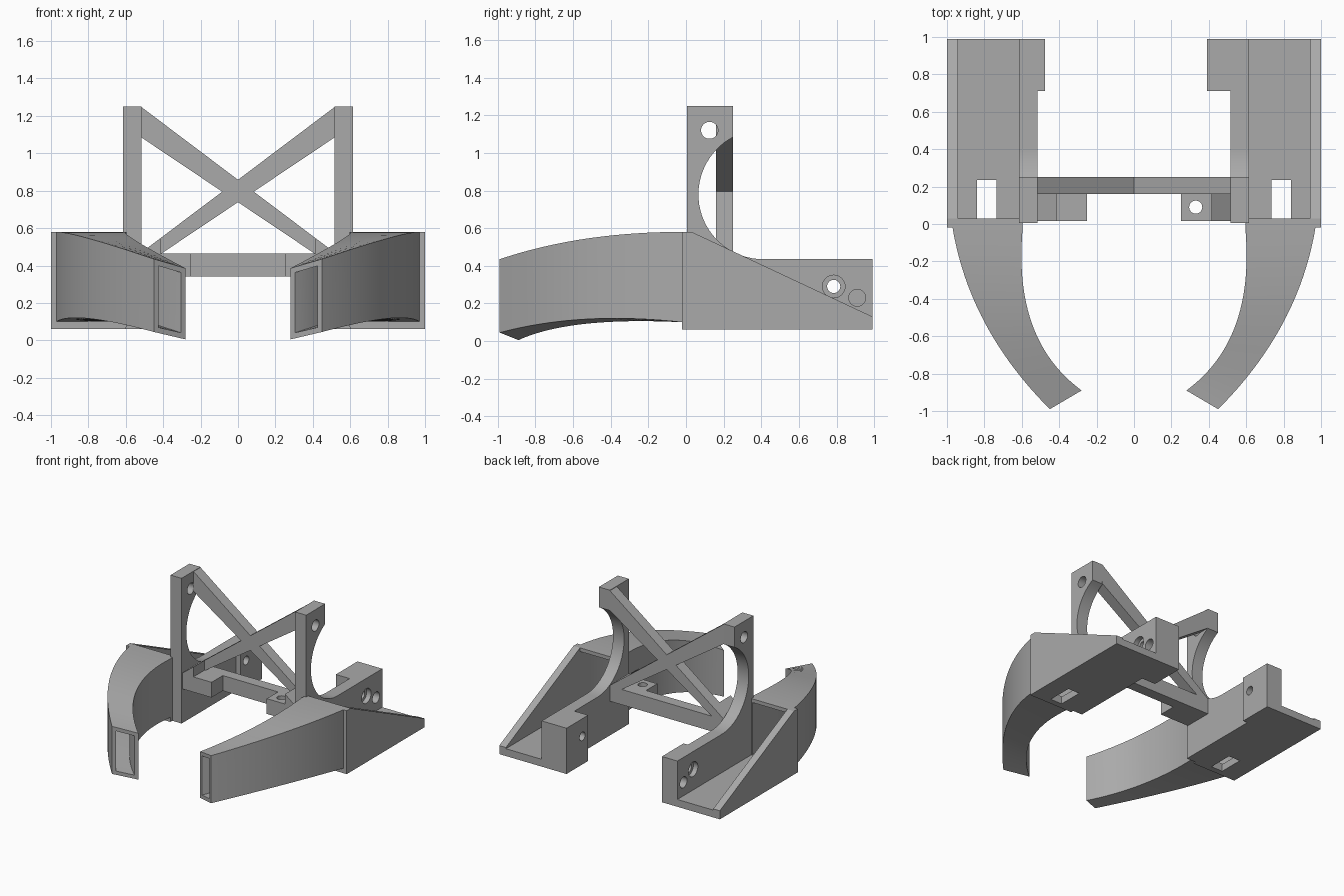
import bpy, bmesh, math
from mathutils import Vector

cube = bpy.data.objects.get("Cube")
if cube:
    bpy.data.objects.remove(cube, do_unlink=True)

grey = bpy.data.materials.new("plain_grey")
grey.use_nodes = True
grey.diffuse_color = (0.4, 0.4, 0.4, 1)
grey.node_tree.nodes["Principled BSDF"].inputs["Base Color"].default_value = (0.4, 0.4, 0.4, 1)


def finish(name, bm):
    bmesh.ops.recalc_face_normals(bm, faces=bm.faces)
    mesh = bpy.data.meshes.new(name)
    bm.to_mesh(mesh)
    bm.free()
    mesh.materials.append(grey)
    ob = bpy.data.objects.new(name, mesh)
    bpy.context.collection.objects.link(ob)
    return ob


def prism(name, profile, axis, lo, hi):
    """Extrude a 2D profile along an axis; the profile uses the other two axes in order."""
    bm = bmesh.new()

    def place(p, d):
        c = list(p)
        c.insert(axis, d)
        return bm.verts.new(c)

    a = [place(p, lo) for p in profile]
    b = [place(p, hi) for p in profile]
    bm.faces.new(a)
    bm.faces.new(b[::-1])
    for i in range(len(a)):
        j = (i + 1) % len(a)
        bm.faces.new((a[i], b[i], b[j], a[j]))
    return finish(name, bm)


def box(name, x, y, z):
    return prism(name, [(x[0], y[0]), (x[1], y[0]), (x[1], y[1]), (x[0], y[1])], 2, *z)


def rod(center, r, axis, lo, hi, n=32):
    turn = [2 * math.pi * i / n for i in range(n)]
    return prism("cutter", [(center[0] + r * math.cos(t), center[1] + r * math.sin(t))
                            for t in turn], axis, lo, hi)


def activate(ob):
    bpy.ops.object.select_all(action='DESELECT')
    ob.select_set(True)
    bpy.context.view_layer.objects.active = ob


def boolean(ob, others, operation='DIFFERENCE'):
    activate(ob)
    for other in others:
        m = ob.modifiers.new("bool", 'BOOLEAN')
        m.operation, m.solver, m.object = operation, 'EXACT', other
        bpy.ops.object.modifier_apply(modifier=m.name)
        bpy.data.objects.remove(other, do_unlink=True)


def smooth(ob):
    activate(ob)
    bpy.ops.object.shade_smooth_by_angle(angle=math.radians(30))


def bezier(a, b, c, t):
    return (1 - t) ** 2 * Vector(a) + 2 * t * (1 - t) * Vector(b) + t * t * Vector(c)


def duct(name, s, steps=24, wall=0.03):
    """Hollow curved nozzle; each path point holds x, y, and each edge has its own height."""
    rails = {
        "outer_top": ((0.97, -0.02, 0.58), (0.88, -0.56, 0.58), (0.45, -0.99, 0.435)),
        "outer_low": ((0.97, -0.02, 0.10), (0.88, -0.56, 0.16), (0.45, -0.99, 0.045)),
        "inner_low": ((0.595, -0.02, 0.10), (0.65, -0.62, 0.13), (0.28, -0.89, 0.005)),
        "inner_top": ((0.595, -0.02, 0.58), (0.65, -0.62, 0.58), (0.28, -0.89, 0.385)),
    }
    bm = bmesh.new()
    rings = []
    for k in range(steps + 1):
        skin = [bezier(*r, k / steps) for r in rails.values()]
        bore = []
        for i, p in enumerate(skin):
            across = (skin[3 - i] - p).normalized() * wall
            up = Vector((0, 0, -wall if i in (0, 3) else wall))
            bore.append(p + across + up)
        rings.append([[bm.verts.new((p.x * s, p.y, p.z)) for p in loop] for loop in (skin, bore)])
    for i in range(4):
        j = (i + 1) % 4
        for a, b in zip(rings, rings[1:]):
            for side in (0, 1):
                bm.faces.new((a[side][i], a[side][j], b[side][j], b[side][i]))
        for skin, bore in (rings[0], rings[-1]):
            bm.faces.new((skin[i], skin[j], bore[j], bore[i]))
    smooth(finish(name, bm))


# Profile of the inner wall: low rail, round fan cut-out and upright tower
cut = [math.radians(270 - 152 * i / 32) for i in range(33)]
tower = [(0.005, 0.06), (0.99, 0.06), (0.99, 0.435)]
tower += [(0.41 + 0.344 * math.cos(t), 0.779 + 0.344 * math.sin(t)) for t in cut]
tower += [(0.25, 1.25), (0.005, 1.25)]
slope = [(-0.02, 0.06), (0.99, 0.06), (0.99, 0.13), (0.03, 0.58), (-0.02, 0.58)]

for s, side, block_edge in ((1, "left", 0.39), (-1, "right", 0.475)):
    def span(a, b):
        return tuple(sorted((a * s, b * s)))

    duct(side + "_duct", s)

    # Tray: floor, sloping outer wall and front frame
    floor = box(side + "_floor", span(0.6, 1), (-0.02, 0.99), (0.06, 0.12))
    boolean(floor, [box("cutter", span(0.735, 0.84), (0.03, 0.235), (0, 0.3))])
    prism(side + "_outer_wall", slope, 0, *span(0.94, 1))
    frame = box(side + "_duct_frame", span(0.597, 0.99), (-0.02, 0.03), (0.07, 0.58))
    boolean(frame, [box("cutter", span(0.625, 0.94), (-0.1, 0.1), (0.125, 0.55))])

    # Inner wall with its mounting block and screw holes
    wall = prism(side + "_inner_wall", tower, 0, *span(0.515, 0.615))
    boolean(wall, [box("block", span(block_edge, 0.615), (0.71, 0.99), (0.06, 0.435))], 'UNION')
    boolean(wall, [
        rod((0.125, 1.12), 0.045, 0, *span(0.4, 0.7)),
        rod((0.785, 0.29), 0.035, 0, *span(0.3, 0.7)),
        rod((0.785, 0.29), 0.06, 0, *span(0.575, 0.7)),
        rod((0.91, 0.23), 0.045, 0, *span(0.535, 0.7)),
    ])
    smooth(wall)

    # Screw tab and wedge beside the crossbar
    tab = box(side + "_screw_tab", span(0.25, 0.42), (0.015, 0.165), (0.34, 0.465))
    boolean(tab, [rod((0.33, 0.09), 0.035, 2, 0.2, 0.6)])
    smooth(tab)
    wedge = [(0.415 * s, 0.34), (0.52 * s, 0.34), (0.52 * s, 0.467), (0.415 * s, 0.546)]
    prism(side + "_wedge", wedge, 1, 0.015, 0.165)

    # Diagonal brace
    brace = [(0.52 * s, 1.25), (-0.52 * s, 0.467), (-0.52 * s, 0.39), (0.52 * s, 1.087)]
    prism(side + "_brace", brace, 1, 0.16, 0.25)

box("crossbar", (-0.52, 0.52), (0.16, 0.25), (0.34, 0.465))
